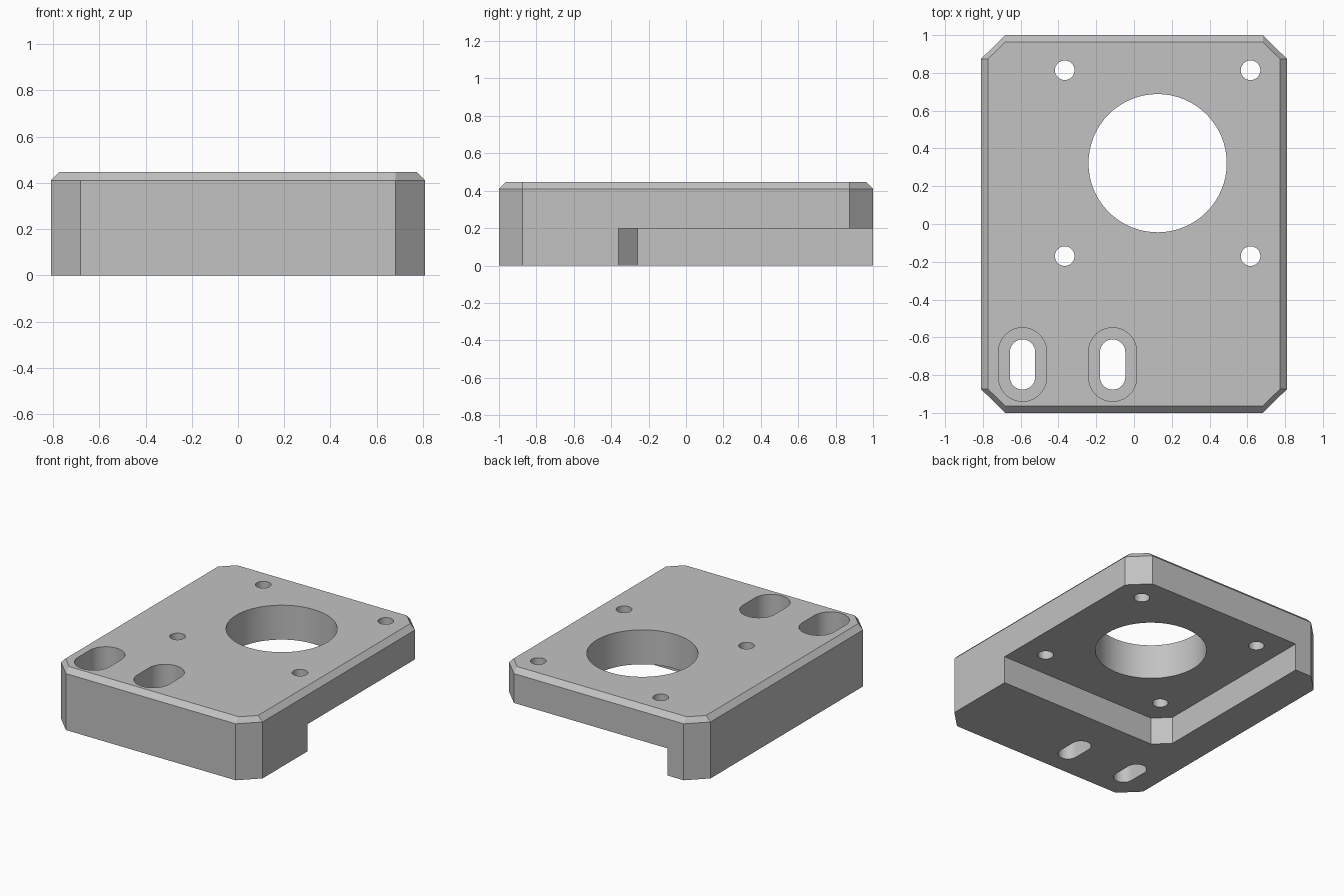
import bpy, bmesh, math

if "Cube" in bpy.data.objects:
    bpy.data.objects.remove(bpy.data.objects["Cube"], do_unlink=True)

# Single grey material
grey = bpy.data.materials.new("plain_grey")
grey.use_nodes = True
colour = (0.54, 0.54, 0.54, 1)
grey.diffuse_color = colour
grey.node_tree.nodes["Principled BSDF"].inputs["Base Color"].default_value = colour

HALF_X, HALF_Y, HEIGHT, BEVEL = 0.81, 1.0, 0.447, 0.037


def loft(name, rings):
    """Solid through stacked rings, each a (height, counterclockwise outline) pair."""
    bm = bmesh.new()
    loops = [[bm.verts.new((x, y, z)) for x, y in pts] for z, pts in rings]
    for a, b in zip(loops, loops[1:]):
        n = len(a)
        for i in range(n):
            j = (i + 1) % n
            bm.faces.new((a[i], a[j], b[j], b[i]))
    bm.faces.new(loops[0][::-1])
    bm.faces.new(loops[-1])
    mesh = bpy.data.meshes.new(name)
    bm.to_mesh(mesh)
    bm.free()
    mesh.materials.append(grey)
    obj = bpy.data.objects.new(name, mesh)
    bpy.context.collection.objects.link(obj)
    return obj


def plate_outline(inset):
    """Rectangle with cut corners, shrunk on its four straight sides."""
    x, y = HALF_X - inset, HALF_Y - inset
    cx, cy = 0.682, 0.874
    return [(x, -cy), (x, cy), (cx, y), (-cx, y),
            (-x, cy), (-x, -cy), (-cx, -y), (cx, -y)]


def slot(cx, cy, radius, half_straight=0.0, steps=64):
    """Circle, or a slot stretched along y."""
    pts = []
    for side in (1, -1):
        for i in range(steps // 2 + 1):
            if half_straight == 0 and i == steps // 2:
                continue
            a = math.pi * i / (steps // 2)
            pts.append((cx + side * radius * math.cos(a),
                        cy + side * (half_straight + radius * math.sin(a))))
    return pts


# Plate body with chamfered top rim
plate = loft("mounting_plate", [(0, plate_outline(0)),
                                (HEIGHT - BEVEL, plate_outline(0)),
                                (HEIGHT, plate_outline(BEVEL))])

cutters = []


def add_cutter(name, low, high, outline):
    cutters.append(loft(name, [(low, outline), (high, outline)]))


# Underside recess, open at the back and the left
add_cutter("recess_cutter", -0.2, 0.197,
           [(-0.45, -0.36), (1.2, -0.36), (1.2, 1.2), (-0.55, 1.2), (-0.55, -0.26)])

# Large bore and four screw holes around it
BORE_X, BORE_Y, SPACING = 0.125, 0.322, 0.492
add_cutter("bore_cutter", -0.3, 1, slot(BORE_X, BORE_Y, 0.366))
for sx in (-1, 1):
    for sy in (-1, 1):
        add_cutter("screw_hole_cutter", -0.3, 1,
                   slot(BORE_X + sx * SPACING, BORE_Y + sy * SPACING, 0.052, steps=32))

# Two slots, each with a deep wide counterbore
for x in (-0.59, -0.113):
    add_cutter("slot_cutter", -0.3, 0.3, slot(x, -0.744, 0.067, 0.066, 32))
    add_cutter("counterbore_cutter", 0.197, 1, slot(x, -0.744, 0.127, 0.068, 48))

# Cut everything and drop the cutters
bpy.ops.object.select_all(action="DESELECT")
bpy.context.view_layer.objects.active = plate
plate.select_set(True)
for cutter in cutters:
    cutter.hide_render = True
    mod = plate.modifiers.new("cut", "BOOLEAN")
    mod.operation = "DIFFERENCE"
    mod.solver = "EXACT"
    mod.object = cutter
    bpy.ops.object.modifier_apply(modifier=mod.name)
    bpy.data.objects.remove(cutter, do_unlink=True)

bpy.ops.object.shade_smooth_by_angle(angle=math.radians(25))
